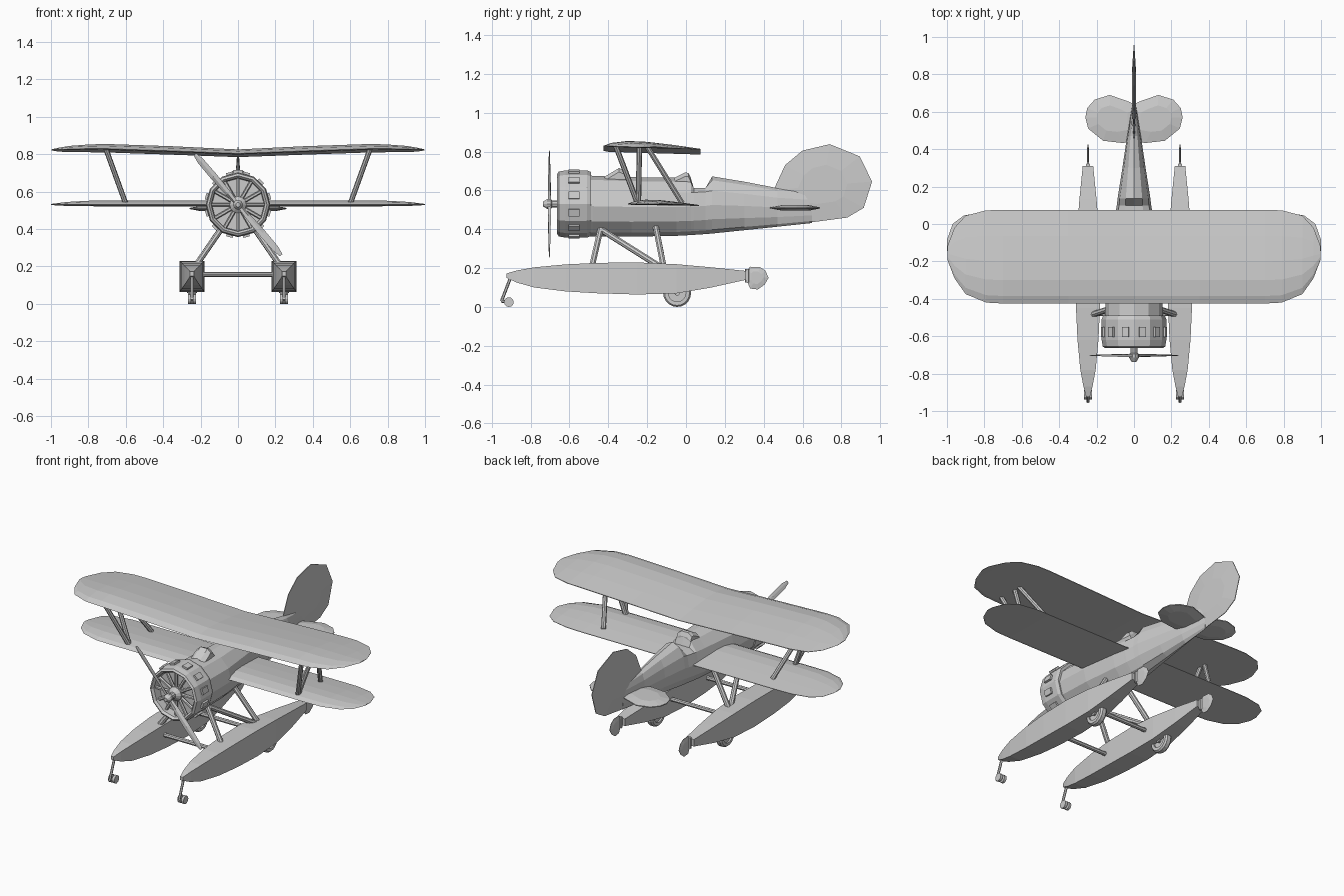
import bpy, bmesh, math
from math import sin, cos, pi
from mathutils import Vector, Matrix

if "Cube" in bpy.data.objects:
    bpy.data.objects.remove(bpy.data.objects["Cube"])


def finish(name, bm):
    bmesh.ops.recalc_face_normals(bm, faces=bm.faces)
    me = bpy.data.meshes.new(name)
    bm.to_mesh(me)
    bm.free()
    ob = bpy.data.objects.new(name, me)
    bpy.context.collection.objects.link(ob)
    return ob


def loft(name, rings, cap=True):
    """Skin a list of equal-length closed rings."""
    bm = bmesh.new()
    vs = [[bm.verts.new(p) for p in r] for r in rings]
    n = len(rings[0])
    for a, b in zip(vs, vs[1:]):
        for i in range(n):
            j = (i + 1) % n
            bm.faces.new((a[i], a[j], b[j], b[i]))
    if cap:
        bm.faces.new(vs[0])
        bm.faces.new(vs[-1])
    return finish(name, bm)


def rod(name, a, b, r, sides=8):
    a, b = Vector(a), Vector(b)
    d = b - a
    bm = bmesh.new()
    bmesh.ops.create_cone(bm, cap_ends=True, segments=sides, radius1=r, radius2=r, depth=d.length,
                          matrix=Matrix.Translation((a + b) / 2) @ d.to_track_quat('Z', 'Y').to_matrix().to_4x4())
    return finish(name, bm)


def lens(name, outline, t, place, k=0.55):
    """Thin plate, thick in the middle and sharp at the rim."""
    cu = sum(p[0] for p in outline) / len(outline)
    cv = sum(p[1] for p in outline) / len(outline)
    small = [(cu + (u - cu) * k, cv + (v - cv) * k) for u, v in outline]
    edge = t * 0.2
    return loft(name, [[place(u, v, w) for u, v in o] for o, w in
                       ((small, -t), (outline, -edge), (outline, edge), (small, t))])


def lathe(name, profile, centre, sides, axis='Y', closed=False):
    """Turn (radius, offset) pairs round the y or x axis."""
    c = Vector(centre)
    rings = []
    for r, o in profile + (profile[:1] if closed else []):
        ring = []
        for i in range(sides):
            a = 2 * pi * i / sides
            ring.append(c + (Vector((r * cos(a), o, r * sin(a))) if axis == 'Y'
                             else Vector((o, r * cos(a), r * sin(a)))))
        rings.append(ring)
    return loft(name, rings, not closed)


# Fuselage: stations of y, bottom, top, half width, cockpit cut height
stations = [(-.60, .375, .685, .150, 1), (-.48, .362, .675, .155, 1), (-.28, .362, .668, .148, 1),
            (-.05, .366, .665, .118, 1), (.025, .370, .662, .105, 1), (.04, .371, .662, .103, .612),
            (.10, .375, .665, .092, .612), (.135, .378, .672, .088, 1), (.30, .395, .645, .062, 1),
            (.47, .413, .612, .037, 1), (.65, .432, .59, .008, 1)]
rings = []
for y, zb, zt, hw, cut in stations:
    ring = []
    for i in range(12):
        a = 2 * pi * i / 12
        ring.append((hw * cos(a), y, min(cut, (zb + zt) / 2 + (zt - zb) / 2 * sin(a))))
    rings.append(ring)
loft("fuselage", rings)

# Front hump and rear windscreen
loft("front_hump", [[(-w, y, .64), (-w, y, z - .02), (-w * .5, y, z), (w * .5, y, z), (w, y, z - .02), (w, y, .64)]
                    for y, w, z in ((-.42, .05, .67), (-.37, .05, .70), (-.345, .048, .715), (-.32, .045, .705), (-.285, .04, .66))])
loft("windscreen", [[(-w, y, .63), (-w, y, z - .02), (-w * .5, y, z), (w * .5, y, z), (w, y, z - .02), (w, y, .63)]
                    for y, w, z in ((-.06, .06, .665), (-.005, .05, .692), (.012, .05, .69), (.025, .05, .665))])

# Engine cowl with open front, vents, engine
C = (0, 0, .53)
lathe("cowl", [(.14, -.60), (.143, -.65), (.155, -.663), (.167, -.655), (.173, -.62), (.173, -.51), (.165, -.49), (.14, -.49)],
      C, 12, closed=True)
for i in range(12):
    a = pi / 12 + i * pi / 6
    bm = bmesh.new()
    bmesh.ops.create_cube(bm, size=1, matrix=Matrix.Translation(C) @ Matrix.Rotation(-a, 4, 'Y')
                          @ Matrix.Translation((.168, -.577, 0)) @ Matrix.Diagonal((.022, .055, .036, 1)))
    finish("cowl_vent", bm)
    b = i * pi / 6
    rod("engine_cylinder", (0, -.625, .53), (.145 * cos(b), -.625, .53 + .145 * sin(b)), .010, 6)
lathe("crankcase", [(.045, -.60), (.045, -.64), (.02, -.66)], C, 12)

# Propeller
lathe("propeller_hub", [(.02, -.65), (.02, -.69), (.026, -.695), (.026, -.715), (.012, -.737)], C, 10)
for s in (-1, 1):
    d = Vector((-.65, 0, .76)).normalized() * s
    side = d.cross(Vector((0, 1, 0)))
    rings = []
    for r, w, t, pitch in ((.01, .012, .009, .6), (.08, .017, .007, .5), (.2, .02, .004, .3), (.31, .018, .003, .2), (.355, .009, .002, .15)):
        u = side * cos(pitch) + Vector((0, 1, 0)) * sin(pitch)
        v = u.cross(d).normalized()
        rings.append([Vector((0, -.703, .53)) + d * r + p for p in (u * w, v * t, -u * w, -v * t)])
    loft("propeller_blade", rings)

# Wings: stations of x, leading y, trailing y, base z, thickness
AIRFOIL = [(0, .15), (.08, .62), (.25, 1), (.45, .95), (.72, .6), (1, .12), (1, 0), (.5, 0), (.05, 0)]


def wing(name, half, drop):
    full = [(-x, *r) for x, *r in reversed(half[1:])] + half
    loft(name, [[(x, ya + (yb - ya) * u, z + t * v - drop * (u - .3) * (yb - ya)) for u, v in AIRFOIL]
                for x, ya, yb, z, t in full])


wing("upper_wing", [(0, -.425, .075, .795, .03), (.35, -.425, .075, .808, .034), (.7, -.425, .075, .820, .034),
                    (.79, -.42, .073, .821, .031), (.90, -.375, .045, .820, .024),
                    (.96, -.29, -.02, .820, .014), (.998, -.19, -.12, .822, .004)], .03)
wing("lower_wing", [(0, -.30, .068, .524, .027), (.7, -.30, .068, .525, .027), (.80, -.297, .066, .526, .025),
                    (.91, -.265, .045, .527, .018), (.97, -.21, 0, .528, .010), (1.0, -.14, -.085, .53, .004)], .015)

# Tail fin and stabilizer
fin = [(.45, .60), (.51, .73), (.60, .805), (.74, .838), (.895, .775), (.958, .645), (.915, .51), (.83, .46), (.64, .435), (.5, .46)]
lens("tail_fin", fin, .010, lambda u, v, w: (w, u, v), .5)
stab = [(-.04, .62), (.03, .655), (.13, .69), (.21, .665), (.25, .62), (.26, .57), (.245, .51), (.165, .445), (.06, .433), (-.04, .45)]
for s in (-1, 1):
    lens("stabilizer", stab, .014, lambda u, v, w: (s * u, v, .51 + w))

# Floats, struts and wheels on each side
FLOAT = [(-.925, .010, .150, .172), (-.87, .024, .125, .188), (-.78, .041, .100, .204), (-.62, .056, .080, .219),
         (-.45, .064, .070, .227), (-.25, .066, .064, .229), (-.05, .060, .070, .220), (.13, .046, .100, .204), (.31, .028, .140, .185)]
for s in (-1, 1):
    X = .246 * s
    loft("float", [[(X - w, y, b), (X + w, y, b), (X + w, y, t), (X - w, y, t)] for y, w, b, t in FLOAT])
    rod("float_rudder_post", (X, .315, .125), (X, .315, .195), .012, 6)
    rud = [(.315, .19), (.33, .207), (.38, .205), (.41, .185), (.425, .15), (.405, .115), (.37, .09), (.33, .095), (.315, .13)]
    lens("float_rudder", rud, .006, lambda u, v, w: (X + w, u, v))

    # Nose wheel with leg
    rod("nose_leg", (X, -.90, .16), (X, -.95, .03), .008, 6)
    rod("nose_fork", (X, -.952, .03), (X, -.91, .025), .008, 6)
    for k in (-1, 1):
        rod("nose_wheel", (X + k * .006, -.912, .025), (X + k * .022, -.912, .025), .025, 12)
    rod("nose_axle", (X - .02, -.912, .025), (X + .02, -.912, .025), .008, 8)

    # Main wheel
    lathe("main_wheel_tyre", [(.045, -.022), (.064, -.022), (.072, -.012), (.072, .012), (.064, .022), (.045, .022)],
          (X, -.046, .072), 20, 'X', True)
    rod("main_wheel_disc", (X - .012, -.046, .072), (X + .012, -.046, .072), .047, 16)
    rod("main_wheel_hub", (X - .026, -.046, .072), (X + .026, -.046, .072), .014, 10)

    # Float struts
    for a, b in (((.09, -.44, .40), (.225, -.485, .205)), ((.09, -.44, .40), (.225, -.13, .205)),
                 ((.085, -.155, .41), (.225, -.115, .205))):
        rod("float_strut", (s * a[0], *a[1:]), (s * b[0], *b[1:]), .016)

    # Wing struts
    for ya, yb in ((-.36, -.25), (-.24, -.245), (-.20, -.02)):
        rod("wing_strut", (s * .705, ya, .825), (s * .60, yb, .535), .014)

# Bars between the floats
for y in (-.48, -.12):
    rod("float_crossbar", (-.22, y, .157), (.22, y, .157), .013)
